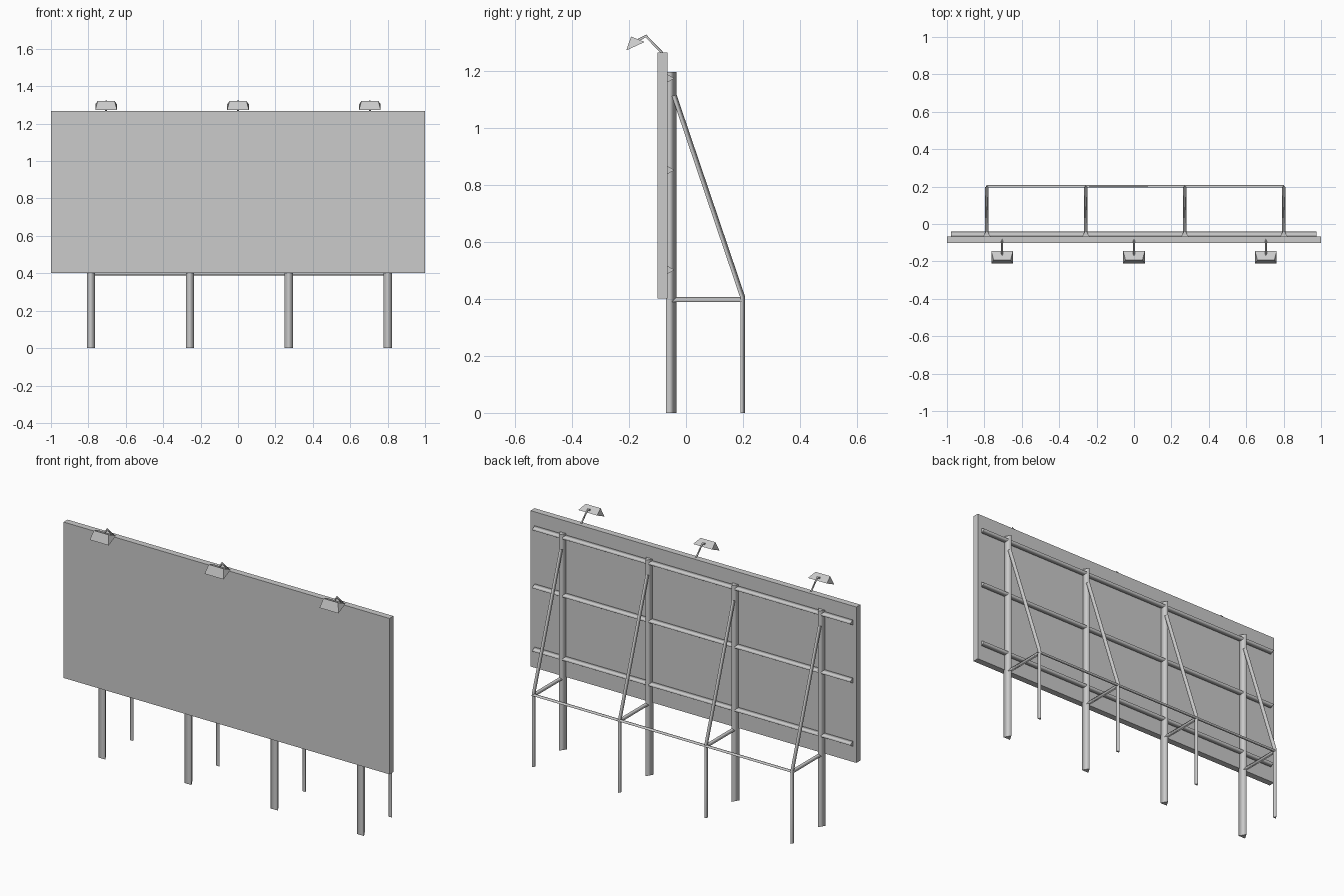
import bpy, bmesh
from mathutils import Vector

if "Cube" in bpy.data.objects:
    bpy.data.objects.remove(bpy.data.objects["Cube"])

grey = bpy.data.materials.new("plain_grey")
grey.diffuse_color = (0.6, 0.6, 0.6, 1)
grey.use_nodes = True
grey.node_tree.nodes["Principled BSDF"].inputs["Base Color"].default_value = grey.diffuse_color

X, Z = Vector((1, 0, 0)), Vector((0, 0, 1))


def finish(name, bm):
    bmesh.ops.recalc_face_normals(bm, faces=bm.faces)
    me = bpy.data.meshes.new(name)
    bm.to_mesh(me)
    bm.free()
    me.materials.append(grey)
    ob = bpy.data.objects.new(name, me)
    bpy.context.collection.objects.link(ob)
    return ob


def bar(name, points, r, side=X):
    """Three-sided bar swept along a path with mitred bends; apex lies along tangent x side."""
    pts = [Vector(p) for p in points]
    dirs = [(b - a).normalized() for a, b in zip(pts, pts[1:])]
    bm = bmesh.new()
    rings = []
    for i, p in enumerate(pts):
        d0, d1 = dirs[max(i - 1, 0)], dirs[min(i, len(dirs) - 1)]
        t = (d0 + d1).normalized()
        n = t.cross(side) / t.dot(d0)
        rings.append([bm.verts.new(p + n * r),
                      bm.verts.new(p - n * r * 0.5 + side * r * 0.866),
                      bm.verts.new(p - n * r * 0.5 - side * r * 0.866)])
    for a, b in zip(rings, rings[1:]):
        for k in range(3):
            j = (k + 1) % 3
            bm.faces.new((a[k], a[j], b[j], b[k])).smooth = True
    for ring in (rings[0], rings[-1]):
        cap = bm.faces.new(ring)
        for e in cap.edges:
            e.smooth = False
    return finish(name, bm)


# display board
bm = bmesh.new()
bmesh.ops.create_cube(bm, size=1)
bmesh.ops.scale(bm, vec=(2.0, 0.035, 0.865), verts=bm.verts)
bmesh.ops.translate(bm, vec=(0, -0.083, 0.834), verts=bm.verts)
finish("board", bm)

# horizontal rails on the back of the board
for z in (0.502, 0.853, 1.175):
    bar("back_rail", [(0.975, -0.0575, z), (-0.978, -0.0575, z)], 0.0168, Z)

# posts with their rear braces
for i in range(4):
    x = -0.787 + i * 0.5293
    bar("post", [(x, -0.0575, 0), (x, -0.0575, 1.198)], 0.025)
    bar("rear_brace", [(x, 0.1965, 0), (x, 0.1965, 0.405), (x, -0.046, 1.12)], 0.0115)
    bar("cross_bar", [(x, 0.197, 0.396), (x, -0.05, 0.396)], 0.0115)

# long bar joining the braces
bar("brace_tie", [(0.80, 0.199, 0.397), (-0.787, 0.199, 0.397)], 0.009, Z)

# lamps: bent arm and wedge-shaped shade
for x in (-0.705, 0, 0.705):
    bar("lamp_arm", [(x, -0.083, 1.262), (x, -0.141, 1.322), (x, -0.172, 1.306)], 0.0055)
    bm = bmesh.new()
    # front rim, ridge, back rim as (half width, y, z)
    profile = [(0.058, -0.210, 1.273), (0.045, -0.193, 1.322), (0.058, -0.145, 1.303)]
    left = [bm.verts.new((x - w, y, z)) for w, y, z in profile]
    right = [bm.verts.new((x + w, y, z)) for w, y, z in profile]
    bm.faces.new(left)
    bm.faces.new(right)
    for k in range(3):
        j = (k + 1) % 3
        bm.faces.new((left[k], left[j], right[j], right[k]))
    finish("lamp_shade", bm)
